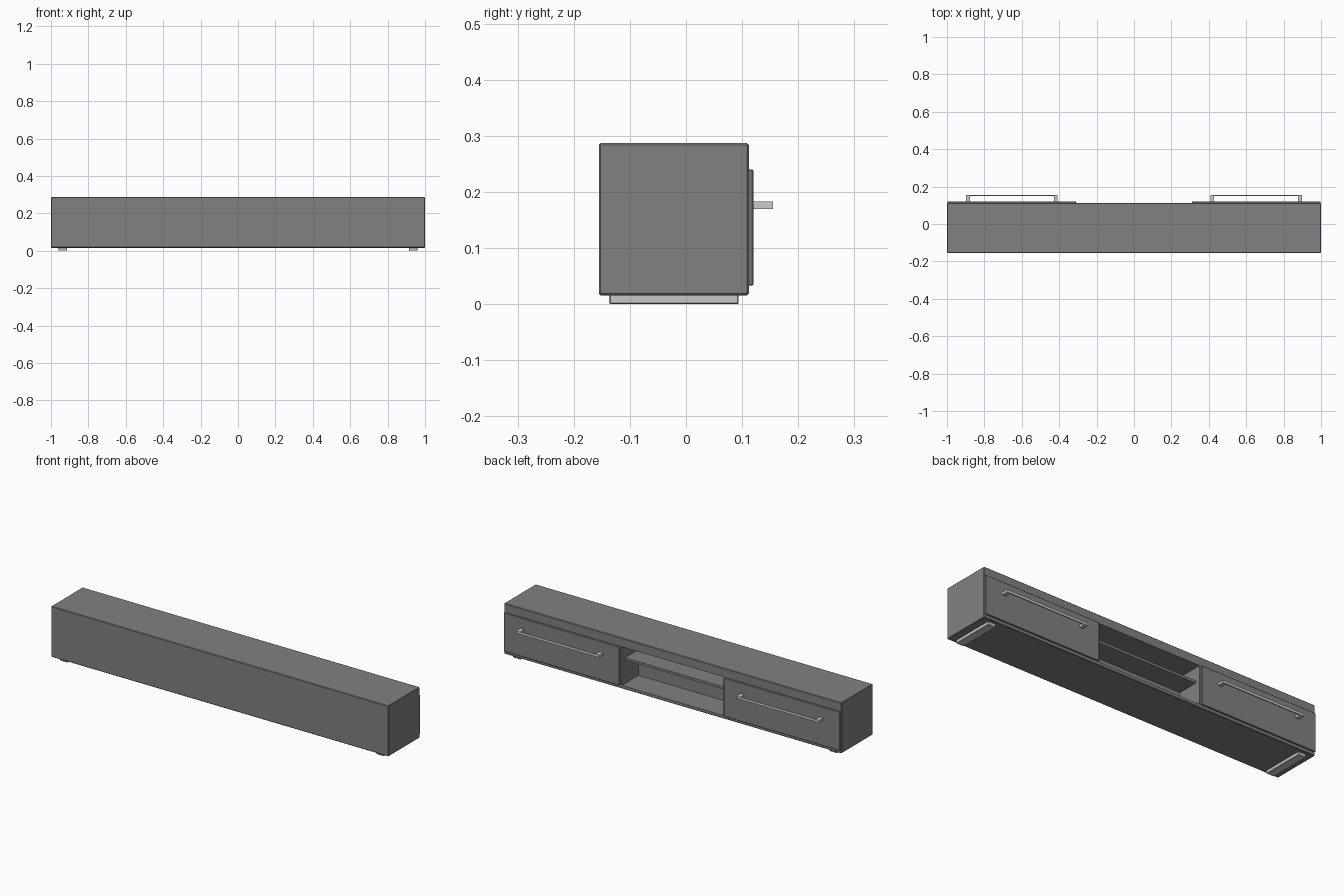
import bpy
import bmesh
from mathutils import Vector

default = bpy.data.objects.get("Cube")
if default:
    bpy.data.objects.remove(default, do_unlink=True)


def material(name, r, g, b):
    mat = bpy.data.materials.new(name)
    mat.use_nodes = True
    mat.diffuse_color = (r, g, b, 1)
    mat.node_tree.nodes["Principled BSDF"].inputs["Base Color"].default_value = (r, g, b, 1)
    return mat


grey = material("cabinet grey", 0.22, 0.22, 0.22)
metal = material("handle silver", 0.6, 0.6, 0.6)
foot_paint = material("foot pale grey", 0.6, 0.56, 0.59)


def box(name, low, high, mat, bevel=0.0):
    """Box between two corners, with optionally chamfered edges."""
    low, high = Vector(low), Vector(high)
    bm = bmesh.new()
    bmesh.ops.create_cube(bm, size=1)
    for v in bm.verts:
        v.co = Vector([(h - l) * c for l, h, c in zip(low, high, v.co)])
    if bevel:
        bmesh.ops.bevel(bm, geom=bm.edges[:], offset=bevel, segments=1, affect='EDGES')
    mesh = bpy.data.meshes.new(name)
    bm.to_mesh(mesh)
    bm.free()
    mesh.materials.append(mat)
    obj = bpy.data.objects.new(name, mesh)
    obj.location = (low + high) / 2
    bpy.context.collection.objects.link(obj)
    return obj


# Key planes
FRONT = 0.112
BASE, TOP = 0.016, 0.287
FLOOR, CEILING = 0.033, 0.24
NICHE, NICHE_BACK = 0.302, -0.03

# Cabinet with an open niche in the middle
cabinet = box("cabinet", (-1, -0.155, BASE), (1, FRONT, TOP), grey, 0.003)
cutter = box("niche_cutter", (-NICHE, NICHE_BACK, FLOOR), (NICHE, 0.2, CEILING), grey)
cutter.hide_render = True
cut = cabinet.modifiers.new("niche", 'BOOLEAN')
cut.operation = 'DIFFERENCE'
cut.solver = 'EXACT'
cut.object = cutter
bpy.context.view_layer.objects.active = cabinet
bpy.ops.object.modifier_apply(modifier=cut.name)
bpy.data.objects.remove(cutter, do_unlink=True)

# Shelf across the niche
box("shelf", (-NICHE, NICHE_BACK, 0.158), (NICHE, 0.085, 0.171), grey)


def side_box(name, side, x, y, z, mat, bevel=0.0):
    """Box given by ranges on the +x side, placed on either side."""
    xs = sorted(side * value for value in x)
    return box(name, (xs[0], y[0], z[0]), (xs[1], y[1], z[1]), mat, bevel)


for label, side in (("left", 1), ("right", -1)):
    # Drawer front
    side_box(label + "_drawer", side, (0.31, 0.997), (FRONT - 0.002, 0.12),
             (FLOOR, CEILING), grey, 0.002)

    # Handle bar on two posts
    grip = (0.17, 0.183)
    side_box(label + "_handle_bar", side, (0.408, 0.897), (0.149, 0.155), grip, metal)
    for post, x in (("inner", 0.408), ("outer", 0.876)):
        side_box(f"{label}_{post}_handle_post", side, (x, x + 0.021),
                 (0.119, 0.151), grip, metal)

    # Runner foot
    side_box(label + "_foot", side, (0.915, 0.96), (-0.137, 0.094),
             (0, BASE + 0.003), foot_paint, 0.002)
